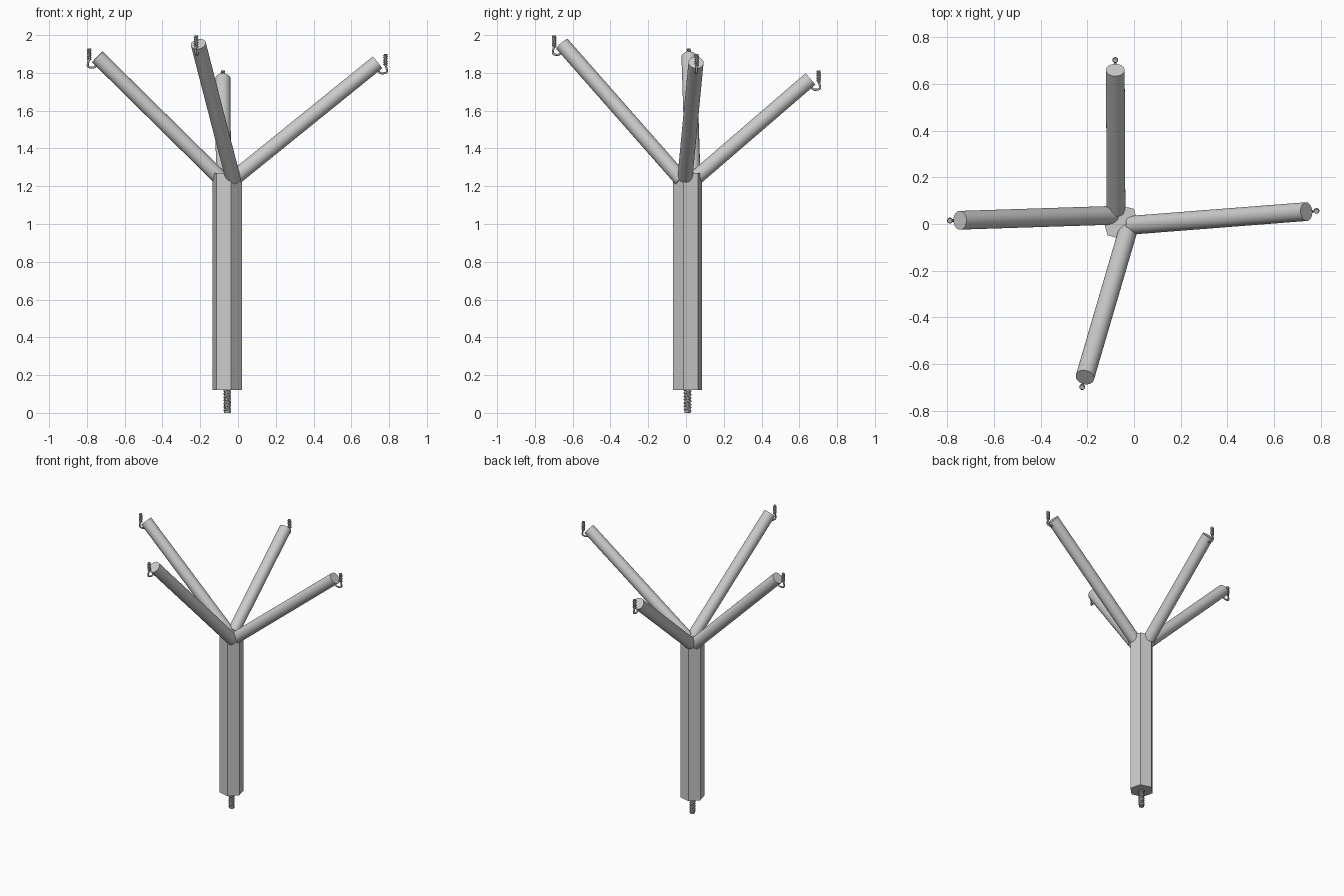
import bpy
import math
from mathutils import Vector

if "Cube" in bpy.data.objects:
    bpy.data.objects.remove(bpy.data.objects["Cube"], do_unlink=True)


def material(name, value):
    m = bpy.data.materials.new(name)
    m.use_nodes = True
    colour = (value, value, value, 1)
    m.diffuse_color = colour
    m.node_tree.nodes["Principled BSDF"].inputs["Base Color"].default_value = colour
    return m


GREY = material("light grey", 0.6)
METAL = material("metal grey", 0.45)
CENTRE = Vector((-0.057, 0.008, 0))
ARM_RADIUS = 0.04


def rod(name, start, end, radius, sides, mat, smooth=True, turn=0):
    """Capped cylinder between two points."""
    start, end = Vector(start), Vector(end)
    axis = end - start
    bpy.ops.mesh.primitive_cylinder_add(vertices=sides, radius=radius, depth=axis.length)
    ob = bpy.context.object
    ob.name = name
    ob.location = (start + end) / 2
    ob.rotation_euler = axis.to_track_quat("Z", "Y").to_euler()
    if turn:
        ob.rotation_euler = (0, 0, turn)
    ob.data.materials.append(mat)
    if smooth:
        bpy.ops.object.shade_smooth_by_angle(angle=math.radians(35))
    return ob


def wire(name, points, radius, mat, kind="POLY"):
    """Round wire through a list of points."""
    cu = bpy.data.curves.new(name, "CURVE")
    cu.dimensions = "3D"
    cu.bevel_depth = radius
    cu.bevel_resolution = 2
    cu.use_fill_caps = True
    sp = cu.splines.new(kind)
    sp.points.add(len(points) - 1)
    for p, co in zip(sp.points, points):
        p.co = (*co, 1)
    if kind == "NURBS":
        sp.order_u = 3
        sp.use_endpoint_u = True
    cu.materials.append(mat)
    ob = bpy.data.objects.new(name, cu)
    bpy.context.collection.objects.link(ob)
    return ob


def thread(name, base, height, radius, turns, gauge):
    """Helical ridge around a vertical shaft."""
    steps = turns * 14
    pts = []
    for i in range(steps + 1):
        a = math.tau * turns * i / steps
        pts.append(base + Vector((radius * math.cos(a), radius * math.sin(a),
                                  height * i / steps)))
    wire(name, pts, gauge, METAL)


# Six-sided trunk
rod("trunk", CENTRE + Vector((0, 0, 0.12)), CENTRE + Vector((0, 0, 1.27)),
    0.08, 6, GREY, smooth=False, turn=math.radians(15))

# Threaded stud under the trunk
rod("stud_core", CENTRE, CENTRE + Vector((0, 0, 0.13)), 0.016, 16, METAL)
thread("stud_thread", CENTRE + Vector((0, 0, 0.006)), 0.12, 0.016, 7, 0.005)

# Four round arms, each as start and end of its axis
ARMS = {
    "left": ((-0.01, -0.005, 1.25), (0.738, 0.053, 1.855)),
    "right": ((-0.094, 0.037, 1.243), (-0.745, 0.016, 1.885)),
    "front": ((-0.025, -0.025, 1.236), (-0.21, -0.656, 1.953)),
    "back": ((-0.077, 0.058, 1.25), (-0.08, 0.659, 1.768)),
}
# Hook outline: distance outward and height from the arm's end
HOOK = [(0.0, -0.04), (0.012, -0.056), (0.03, -0.058), (0.05, -0.054),
        (0.051, -0.036), (0.043, -0.012)]

for side, (start, end) in ARMS.items():
    start, end = Vector(start), Vector(end)
    rod(side + "_arm", start, end, ARM_RADIUS, 32, GREY)

    # Bent wire hook with a threaded upright tip
    out = end - start
    out.z = 0
    out.normalize()
    up = Vector((0, 0, 1))
    wire(side + "_hook", [end + out * d + up * h for d, h in HOOK],
         0.0055, METAL, "NURBS")
    foot = end + out * 0.043 - up * 0.018
    rod(side + "_hook_tip", foot, foot + up * 0.063, 0.009, 12, METAL)
    thread(side + "_hook_thread", foot + up * 0.003, 0.056, 0.009, 5, 0.0035)
